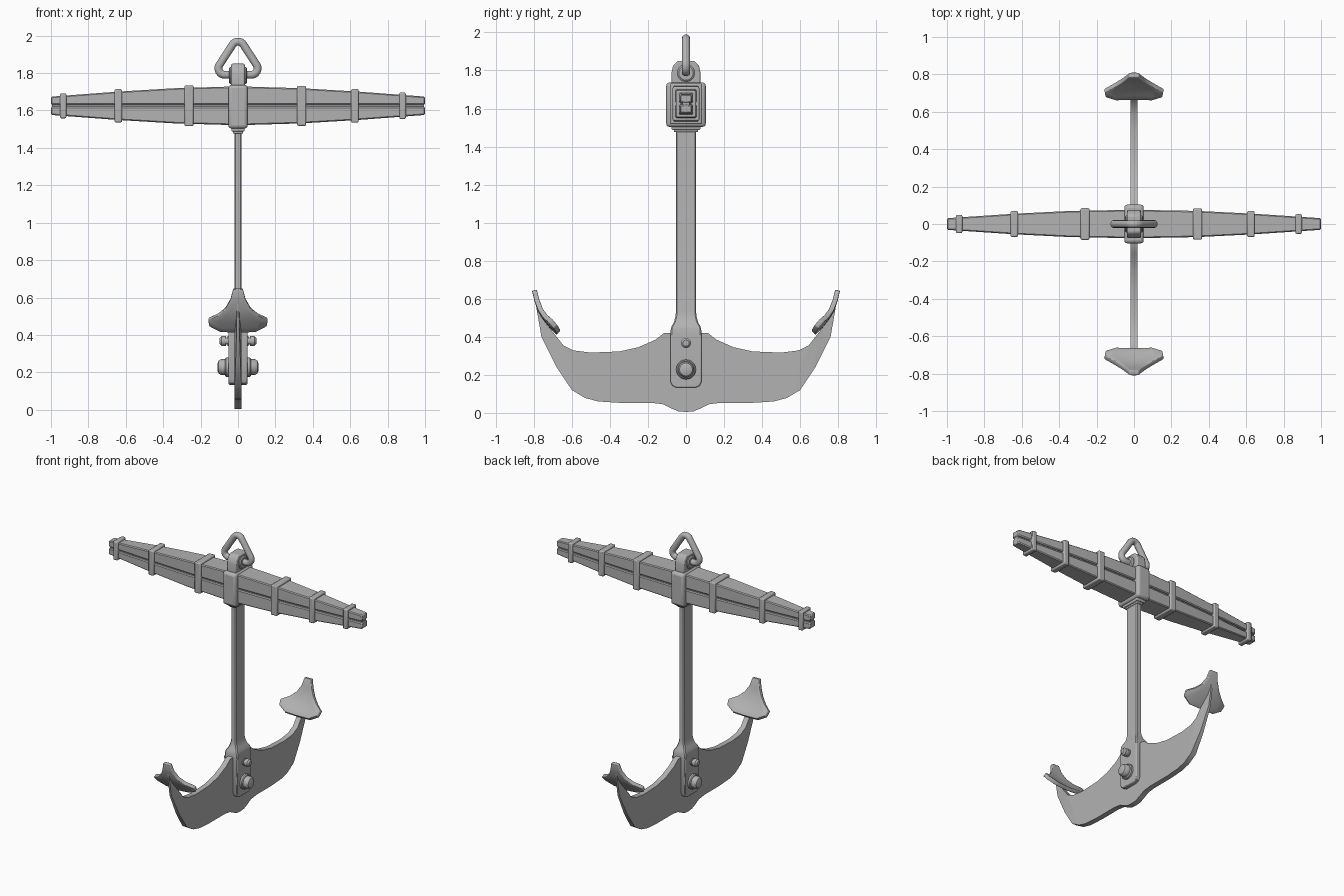
import bpy, bmesh, math
from mathutils import Vector

cube = bpy.data.objects.get("Cube")
if cube:
    bpy.data.objects.remove(cube, do_unlink=True)

iron = bpy.data.materials.new("grey_iron")
iron.use_nodes = True
GREY = (0.45, 0.45, 0.45, 1)
iron.diffuse_color = GREY
iron.node_tree.nodes["Principled BSDF"].inputs["Base Color"].default_value = GREY


def finish(name, bm, bevel=0, segments=2, solid=0, angle=35):
    bmesh.ops.recalc_face_normals(bm, faces=bm.faces)
    mesh = bpy.data.meshes.new(name)
    bm.to_mesh(mesh)
    bm.free()
    mesh.materials.append(iron)
    ob = bpy.data.objects.new(name, mesh)
    bpy.context.collection.objects.link(ob)
    if solid:
        m = ob.modifiers.new("Thickness", 'SOLIDIFY')
        m.thickness, m.offset = solid, 0
    if bevel:
        m = ob.modifiers.new("Bevel", 'BEVEL')
        m.width, m.segments, m.limit_method = bevel, segments, 'ANGLE'
        m.angle_limit = math.radians(40)
    bpy.ops.object.select_all(action='DESELECT')
    ob.select_set(True)
    bpy.context.view_layer.objects.active = ob
    bpy.ops.object.shade_smooth_by_angle(angle=math.radians(angle))
    return ob


def loft(name, rings, **kw):
    """Skin a list of equal-length rings of points and cap both ends."""
    bm = bmesh.new()
    vs = [[bm.verts.new(p) for p in r] for r in rings]
    n = len(vs[0])
    for a, b in zip(vs, vs[1:]):
        for i in range(n):
            bm.faces.new((a[i], a[(i + 1) % n], b[(i + 1) % n], b[i]))
    bm.faces.new(vs[0])
    bm.faces.new(vs[-1])
    return finish(name, bm, **kw)


def box(name, x, y, z, **kw):
    corners = [(y[0], z[0]), (y[1], z[0]), (y[1], z[1]), (y[0], z[1])]
    return loft(name, [[(k, *c) for c in corners] for k in x], **kw)


def disc(name, x0, steps, z, side=1, sides=24):
    """Turned part along x: steps are (distance, radius)."""
    ring = [(math.cos(i * math.tau / sides), math.sin(i * math.tau / sides)) for i in range(sides)]
    return loft(name, [[(side * (x0 + d), r * c, z + r * s) for c, s in ring] for d, r in steps])


# Stock: two tapering timbers on a narrower core
MID = 1.625
TAPER = [(0, .104, .076), (.34, .094, .070), (.64, .076, .055), (1, .049, .031)]


def stock_size(x):
    x = abs(x)
    for (a, h0, w0), (b, h1, w1) in zip(TAPER, TAPER[1:]):
        if x <= b:
            t = (x - a) / (b - a)
            return h0 + (h1 - h0) * t, w0 + (w1 - w0) * t


stations = [-1, -.64, -.34, 0, .34, .64, 1]
for label, s in (("upper", 1), ("lower", -1)):
    rings = []
    for x in stations:
        h, w = stock_size(x)
        rings.append([(x, -w, MID + s * .005), (x, w, MID + s * .005),
                      (x, w, MID + s * h), (x, -w, MID + s * h)])
    loft(label + "_stock_timber", rings, bevel=.006, segments=1)
core = []
for x in stations:
    w = stock_size(x)[1] - .012
    core.append([(x * .995, a * w, MID + b * .02) for a, b in ((-1, -1), (1, -1), (1, 1), (-1, 1))])
loft("stock_core", core)

# Stock bands
for i, (x, half) in enumerate([(-.935, .017), (-.64, .02), (-.262, .024),
                               (.34, .024), (.625, .02), (.88, .017)]):
    h, w = stock_size(x)
    h, w = h + .013, w + .014
    box(f"stock_band_{i + 1}", (x - half, x + half), (-w, w), (MID - h, MID + h), bevel=.007)

# Central collar and its stepped lower lip
box("stock_collar", (-.052, .052), (-.104, .104), (1.503, 1.737), bevel=.018, segments=3)
box("collar_lip", (-.036, .036), (-.076, .076), (1.488, 1.51), bevel=.006)
box("collar_lip_step", (-.027, .027), (-.064, .064), (1.476, 1.49), bevel=.005)

# Lug with bosses for the shackle
lug = [(-.076, 1.72), (.076, 1.72), (.076, 1.79), (.068, 1.825),
       (.045, 1.85), (-.045, 1.85), (-.068, 1.825), (-.076, 1.79)]
loft("shackle_lug", [[(x, *p) for p in lug] for x in (-.037, .037)], bevel=.008)
for label, s in (("left", 1), ("right", -1)):
    disc(label + "_lug_boss", .03, [(0, .046), (.012, .046), (.018, .038)], 1.787, s)

# Shackle: rounded triangular ring
path = []
R = .034
for cx, cz, start in ((.071, 1.825, -90), (0, 1.934, 30), (-.071, 1.825, 150)):
    for k in range(9):
        a = math.radians(start + 15 * k)
        path.append((cx + R * math.cos(a), 0, cz + R * math.sin(a)))
curve = bpy.data.curves.new("shackle", 'CURVE')
curve.dimensions = '3D'
curve.bevel_depth, curve.bevel_resolution = .022, 3
spline = curve.splines.new('POLY')
spline.points.add(len(path) - 1)
for p, co in zip(spline.points, path):
    p.co = (*co, 1)
spline.use_cyclic_u = True
curve.materials.append(iron)
ring = bpy.data.objects.new("shackle", curve)
bpy.context.collection.objects.link(ring)

# Shank flaring into the crown
shank = [(.40, .05, .082), (.44, .05, .080), (.455, .046, .076), (.475, .034, .064),
         (.50, .025, .057), (.53, .02, .053), (1.5, .02, .053)]
rings = []
for z, hx, hy in shank:
    c = .007
    rings.append([(hx, -hy + c, z), (hx, hy - c, z), (hx - c, hy, z), (-hx + c, hy, z),
                  (-hx, hy - c, z), (-hx, -hy + c, z), (-hx + c, -hy, z), (hx - c, -hy, z)])
loft("shank", rings, angle=25)

# Crown cheeks and bolts, one set on each side
cheek = [(-.082, .415), (-.082, .165), (-.072, .143), (-.052, .133),
         (.052, .133), (.072, .143), (.082, .165), (.082, .415)]
for label, s in (("left", 1), ("right", -1)):
    loft(label + "_crown_cheek", [[(s * x, *p) for p in cheek] for x in (.015, .05)], bevel=.006)
    disc(label + "_large_washer", .045, [(0, .052), (.018, .052), (.024, .046)], .228, s)
    disc(label + "_large_bolt", .06, [(0, .042), (.032, .042), (.044, .034), (.05, .018)], .228, s)
    disc(label + "_small_washer", .045, [(0, .026), (.012, .026)], .367, s)
    disc(label + "_small_bolt", .05, [(0, .019), (.015, .019), (.015, .026), (.038, .026), (.048, .016)],
         .367, s)

# Arms: one curved plate, thinning towards the tips
upper = [(0, .42), (.115, .42), (.16, .385), (.25, .345), (.35, .323), (.5, .317), (.59, .328),
         (.645, .355), (.68, .40), (.72, .45), (.755, .52), (.785, .63)]
lower = [(0, .005), (.04, .008), (.08, .025), (.12, .045), (.18, .053), (.35, .053), (.46, .06),
         (.53, .078), (.60, .12), (.68, .24), (.76, .40), (.80, .63)]
for label, s in (("back", 1), ("front", -1)):
    bm = bmesh.new()
    rows = []
    for (uy, uz), (ly, lz) in zip(upper, lower):
        t = .019 if ly < .6 else .019 - .014 * (ly - .6) / .2
        rows.append([bm.verts.new(p) for p in ((t, s * uy, uz), (-t, s * uy, uz),
                                               (-t, s * ly, lz), (t, s * ly, lz))])
    for a, b in zip(rows, rows[1:]):
        for i in range(4):
            j = (i + 1) % 4
            bm.faces.new((a[i], a[j], b[j], b[i]))
    bm.faces.new(rows[-1])
    finish(label + "_arm", bm, angle=40)

# Flukes: dished spade plates, rows are (y, z, half width)
spade = [(.797, .645, .026), (.784, .59, .040), (.766, .54, .068), (.745, .503, .108),
         (.722, .473, .158), (.695, .443, .152), (.672, .420, .095)]
cols = [-1, -.66, -.33, 0, .33, .66, 1]
for label, s in (("back", 1), ("front", -1)):
    bm = bmesh.new()
    grid = []
    for y, z, w in spade:
        row = []
        for c in cols:
            dish = (c * w / .16) ** 2
            row.append(bm.verts.new((c * w, s * (y - .010 * dish), z + .012 * dish)))
        grid.append(row)
    for a, b in zip(grid, grid[1:]):
        for i in range(len(cols) - 1):
            bm.faces.new((a[i], a[i + 1], b[i + 1], b[i]))
    finish(label + "_fluke", bm, solid=.026, bevel=.004, angle=40)
